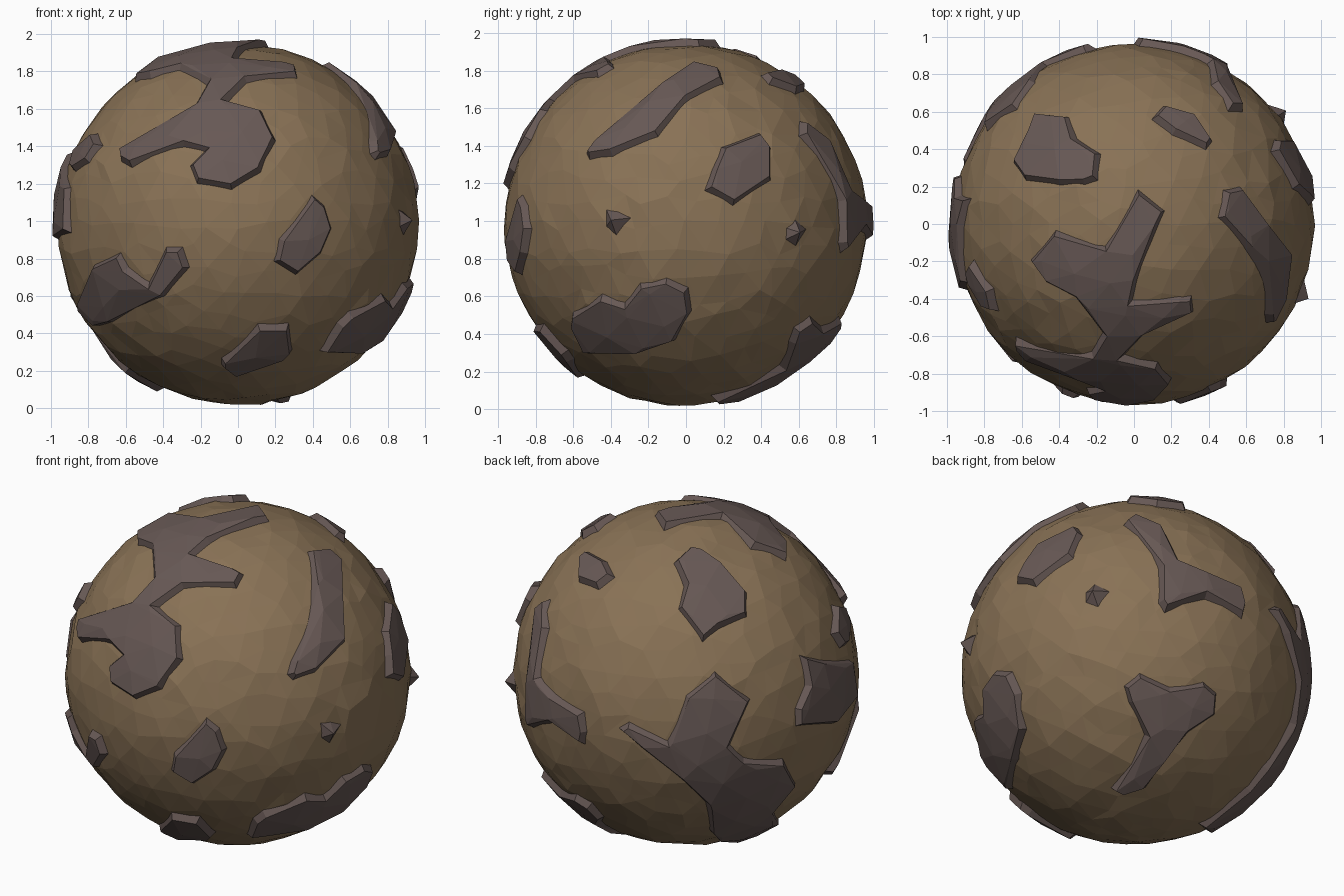
import bpy, bmesh, math, random
from mathutils import Vector
from mathutils.geometry import delaunay_2d_cdt

if "Cube" in bpy.data.objects:
    bpy.data.objects.remove(bpy.data.objects["Cube"])

random.seed(4)
CENTER = Vector((0, 0, 0.98))
R_READ, R_ROOT, R_TOP, INSET = 0.965, 0.945, 0.997, 0.036


def material(name, rgb):
    m = bpy.data.materials.new(name)
    m.diffuse_color = (*rgb, 1)
    m.use_nodes = True
    m.node_tree.nodes["Principled BSDF"].inputs["Base Color"].default_value = m.diffuse_color
    return m


SOIL = material("brown soil", (0.25, 0.168, 0.092))
ROCK = material("dark rock", (0.135, 0.098, 0.09))

# viewing directions used to lay out the plates: azimuth, elevation in degrees
VIEWS = {"front": (0, 0), "right": (90, 0), "top": (0, 90),
         "front_right": (35, 25), "back_left": (215, 30), "back_right": (140, -30)}


def add_object(name, bm, mat):
    me = bpy.data.meshes.new(name)
    bm.to_mesh(me)
    bm.free()
    me.materials.append(mat)
    ob = bpy.data.objects.new(name, me)
    ob.location = CENTER
    bpy.context.collection.objects.link(ob)
    return ob


def to_sphere(view, u, v):
    """View-plane point to a direction; beyond the rim it wraps round behind."""
    a, e = (math.radians(t) for t in VIEWS[view])
    right = Vector((math.cos(a), math.sin(a), 0))
    toward = Vector((math.sin(a) * math.cos(e), -math.cos(a) * math.cos(e), math.sin(e)))
    up = toward.cross(right)
    rho, sign = math.hypot(u, v), 1
    if rho > R_READ:
        k = (2 * R_READ - rho) / rho
        u, v, sign = u * k, v * k, -1
    w = math.sqrt(max(R_READ ** 2 - u * u - v * v, 0)) * sign
    return (right * u + up * v + toward * w).normalized()


def plate(name, view, *pts, peak=False):
    """Raised slab with sloping sides, following the sphere."""
    dirs = [to_sphere(view, u, v) for u, v in pts]
    n = sum(dirs, Vector()).normalized()
    ex = n.orthogonal().normalized()
    ey = n.cross(ex)

    def flat(d):
        q = Vector((d.dot(ex), d.dot(ey)))
        return q.normalized() * math.acos(max(-1, min(1, d.dot(n))))

    def lift(q, r):
        t = q.length
        s = math.sin(t) / t if t > 1e-6 else 1
        return (n * math.cos(t) + (ex * q.x + ey * q.y) * s) * r

    ring = [flat(d) for d in dirs]
    c = len(ring)
    if sum(ring[i - 1].x * ring[i].y - ring[i].x * ring[i - 1].y for i in range(c)) < 0:
        ring.reverse()
    bm = bmesh.new()
    outer = [bm.verts.new(lift(q, R_ROOT)) for q in ring]
    if peak:
        tip = bm.verts.new(n * 1.015)
        for i in range(c):
            bm.faces.new((outer[i - 1], outer[i], tip))
        return add_object(name, bm, ROCK)

    # inset outline for the upper rim
    inner = []
    for i in range(c):
        a = (ring[i] - ring[i - 1]).normalized()
        b = (ring[(i + 1) % c] - ring[i]).normalized()
        na, nb = Vector((-a.y, a.x)), Vector((-b.y, b.x))
        m = (na + nb) / max(1 + na.dot(nb), 0.6)
        inner.append(ring[i] + m * INSET)
    top = [bm.verts.new(lift(q, R_TOP)) for q in inner]
    for i in range(c):
        bm.faces.new((outer[i - 1], outer[i], top[i], top[i - 1]))

    # top surface, with a loose grid so that it curves with the ball
    grid = [Vector((0.2 * (i + 0.5 * (j % 2)) + 0.01, 0.18 * j + 0.01))
            for i in range(-5, 6) for j in range(-5, 6)]
    co, _, faces, *_ = delaunay_2d_cdt(inner + grid, [], [list(range(c))], 1, 1e-5)
    made = {}
    for f in faces:
        vs = []
        for k in f:
            if k not in made:
                made[k] = bm.verts.new(lift(Vector(co[k]), R_TOP))
            vs.append(made[k])
        bm.faces.new(vs)
    bmesh.ops.remove_doubles(bm, verts=bm.verts[:], dist=1e-4)
    return add_object(name, bm, ROCK)


# faceted ball with slightly irregular facets
bm = bmesh.new()
bmesh.ops.create_icosphere(bm, subdivisions=4, radius=1)
for v in bm.verts:
    j = Vector([random.uniform(-0.035, 0.035) for _ in range(3)])
    v.co = (v.co + j).normalized() * random.uniform(0.957, 0.971)
add_object("ball", bm, SOIL)

# front and crown
plate("crown_plate", "front_right", (-.89, .23), (-.88, .16), (-.71, .15), (-.66, .10),
      (-.72, .05), (-.71, -.07), (-.57, -.16), (-.42, -.10), (-.30, .07), (-.31, .27),
      (-.43, .37), (-.30, .46), (0, .46), (.05, .55), (-.02, .59), (-.22, .66), (-.15, .72),
      (.19, .84), (.13, .92), (-.19, .86), (-.36, .88), (-.57, .76), (-.57, .71),
      (-.49, .68), (-.48, .52), (-.58, .41), (-.87, .31))
plate("front_left_plate", "front", (-.77, -.20), (-.62, -.13), (-.58, -.22), (-.48, -.29),
      (-.39, -.11), (-.29, -.11), (-.25, -.23), (-.38, -.39), (-.66, -.53), (-.74, -.55),
      (-.84, -.45), (-.85, -.39))
plate("front_plate", "front", (.39, .18), (.47, .11), (.51, -.02), (.45, -.16),
      (.31, -.28), (.18, -.20), (.21, -.07))
plate("front_low_plate", "front", (-.10, -.71), (.10, -.52), (.28, -.52), (.30, -.67),
      (.25, -.72), (-.02, -.81), (-.10, -.75))
plate("left_small_plate", "front", (-.89, .29), (-.86, .40), (-.75, .50), (-.72, .43),
      (-.79, .32), (-.87, .27))

# right side
plate("right_low_plate", "right", (-.62, -.52), (-.61, -.46), (-.45, -.36), (-.33, -.40),
      (-.25, -.30), (-.10, -.27), (.02, -.33), (.04, -.46), (-.05, -.62), (-.25, -.69),
      (-.54, -.68))
plate("right_high_plate", "right", (-.54, .38), (-.52, .34), (-.39, .36), (-.14, .46),
      (.02, .65), (.21, .75), (.19, .82), (.03, .86), (-.14, .75), (-.49, .45))
plate("right_plate", "right", (.18, .42), (.39, .50), (.46, .41), (.46, .23), (.25, .09),
      (.09, .18), (.13, .30))
plate("right_front_spike", "right", (-.44, .10), (-.36, .08), (-.28, .04), (-.37, -.08),
      (-.44, -.02), peak=True)
plate("right_back_spike", "right", (.52, -.01), (.58, .06), (.66, -.02), (.59, -.13),
      (.52, -.09), peak=True)

# back
plate("back_right_plate", "back_right", (-.07, .83), (0, .88), (.17, .81), (.26, .63),
      (.40, .57), (.60, .48), (.63, .37), (.61, .29), (.40, .41), (.17, .33), (.13, .39),
      (.13, .58))
plate("back_low_plate", "back_right", (-.07, -.07), (.03, .01), (.20, -.07), (.39, -.04),
      (.47, -.11), (.46, -.24), (.31, -.34), (.07, -.65), (-.06, -.69), (-.14, -.65),
      (.05, -.35), (-.04, -.17))
plate("back_left_plate", "back_left", (-.39, -.38), (-.32, -.34), (-.11, -.44),
      (-.01, -.20), (.16, -.06), (.37, -.22), (.26, -.47), (.33, -.53), (.55, -.53),
      (.62, -.64), (.50, -.78), (.54, -.815), (.27, -.945), (.16, -.94), (.12, -.91),
      (.10, -.78), (-.04, -.66), (-.25, -.50))
plate("back_high_plate", "back_left", (-.08, .55), (.02, .65), (.10, .63), (.21, .55),
      (.35, .38), (.35, .23), (.19, .16), (.09, .07), (-.06, .27), (-.02, .41))
plate("top_small_plate", "top", (.08, .56), (.15, .64), (.33, .59), (.43, .44), (.39, .38),
      (.20, .47))
plate("left_plate", "back_left", (.62, .05), (.75, .03), (.91, .06), (.94, -.15),
      (.82, -.33), (.60, -.37), (.60, -.26), (.66, -.13))
